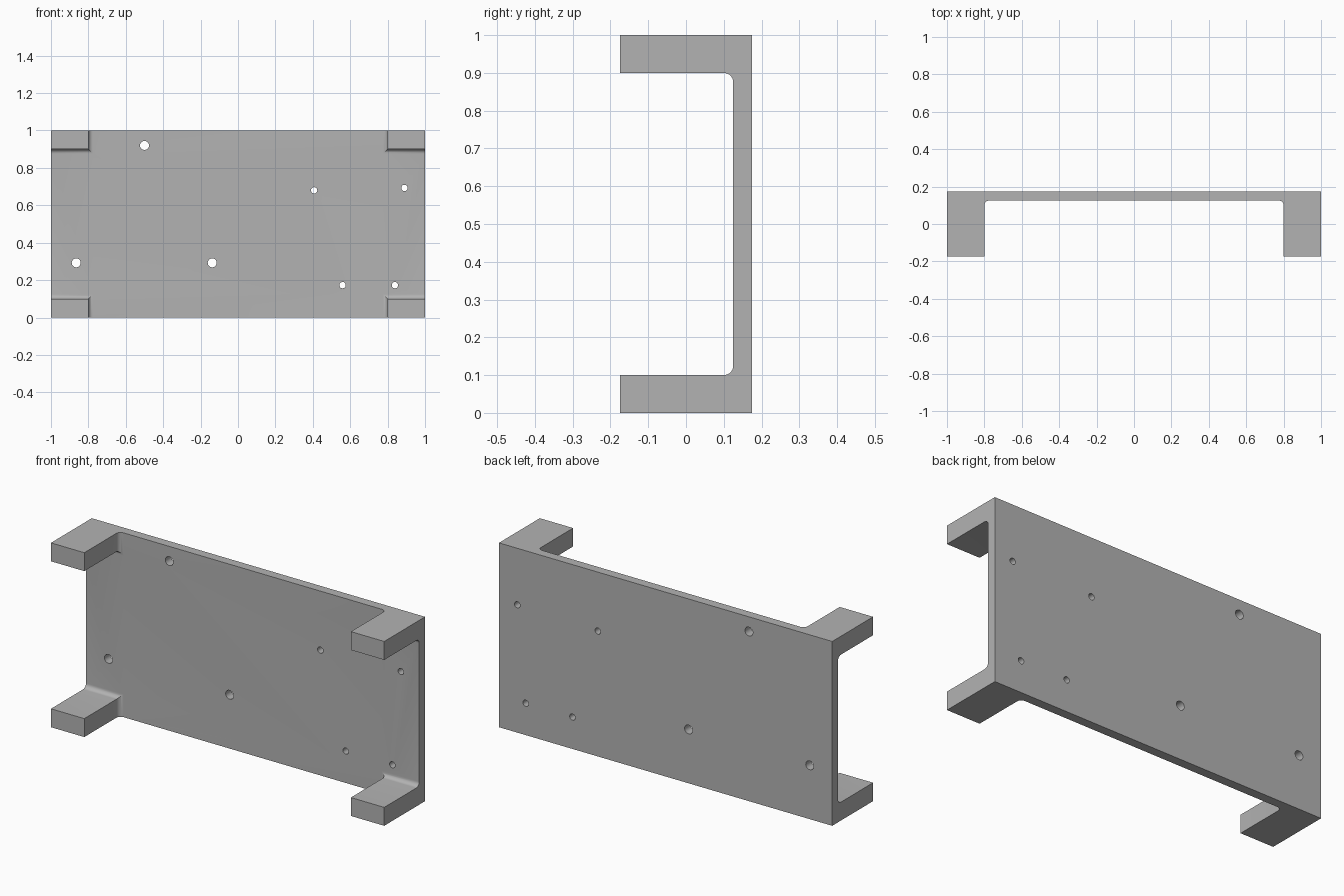
import bpy
import bmesh
from math import sin, cos, pi
from mathutils import Vector

if "Cube" in bpy.data.objects:
    bpy.data.objects.remove(bpy.data.objects["Cube"], do_unlink=True)

LENGTH, HEIGHT = 2.0, 1.0
FRONT, BACK, PLATE_FRONT = -0.175, 0.175, 0.125
FOOT_WIDTH, FOOT_HEIGHT = 0.2, 0.1
FILLET, STEPS = 0.025, 8

grey = bpy.data.materials.new("plain grey")
grey.use_nodes = True
grey.diffuse_color = (0.45, 0.45, 0.45, 1)
grey.node_tree.nodes["Principled BSDF"].inputs["Base Color"].default_value = grey.diffuse_color


def channel_profile(half, flange):
    """U section as (across, depth) points, with filleted inner corners."""
    inner = half - flange
    side = [(half, BACK), (half, FRONT), (inner, FRONT)]
    for i in range(STEPS + 1):
        a = i / STEPS * pi / 2
        side.append((inner - FILLET + FILLET * cos(a),
                     PLATE_FRONT - FILLET + FILLET * sin(a)))
    return side + [(-u, y) for u, y in reversed(side)]


def extrude(name, points, direction):
    bm = bmesh.new()
    face = bm.faces.new([bm.verts.new(p) for p in points])
    result = bmesh.ops.extrude_face_region(bm, geom=[face])
    moved = [g for g in result["geom"] if isinstance(g, bmesh.types.BMVert)]
    bmesh.ops.translate(bm, verts=moved, vec=Vector(direction))
    bmesh.ops.recalc_face_normals(bm, faces=bm.faces)
    mesh = bpy.data.meshes.new(name)
    bm.to_mesh(mesh)
    bm.free()
    mesh.materials.append(grey)
    obj = bpy.data.objects.new(name, mesh)
    bpy.context.collection.objects.link(obj)
    return obj


def apply_boolean(target, cutter, operation):
    bpy.context.view_layer.objects.active = target
    mod = target.modifiers.new("cut", "BOOLEAN")
    mod.operation, mod.solver, mod.object = operation, "EXACT", cutter
    bpy.ops.object.modifier_apply(modifier=mod.name)
    bpy.data.objects.remove(cutter, do_unlink=True)


# Plate with four corner feet: two crossing channels, intersected
bracket = extrude("mounting_plate",
                  [(-LENGTH / 2, y, u + HEIGHT / 2)
                   for u, y in channel_profile(HEIGHT / 2, FOOT_HEIGHT)],
                  (LENGTH, 0, 0))
cross = extrude("cross_channel",
                [(u, y, -0.1) for u, y in channel_profile(LENGTH / 2, FOOT_WIDTH)],
                (0, 0, HEIGHT + 0.2))
apply_boolean(bracket, cross, "INTERSECT")

# Drilled holes
holes = {
    0.024: [(-0.50, 0.92), (-0.865, 0.292), (-0.138, 0.292)],
    0.017: [(0.407, 0.68), (0.89, 0.693), (0.559, 0.173), (0.839, 0.173)],
}
for radius, centres in holes.items():
    for x, z in centres:
        ring = [(x + radius * cos(i * pi / 10), 0.1, z + radius * sin(i * pi / 10))
                for i in range(20)]
        apply_boolean(bracket, extrude("drill", ring, (0, 0.1, 0)), "DIFFERENCE")

# Smooth fillets and holes, sharp edges elsewhere
bpy.ops.object.select_all(action="DESELECT")
bracket.select_set(True)
bpy.context.view_layer.objects.active = bracket
bpy.ops.object.shade_smooth_by_angle()
